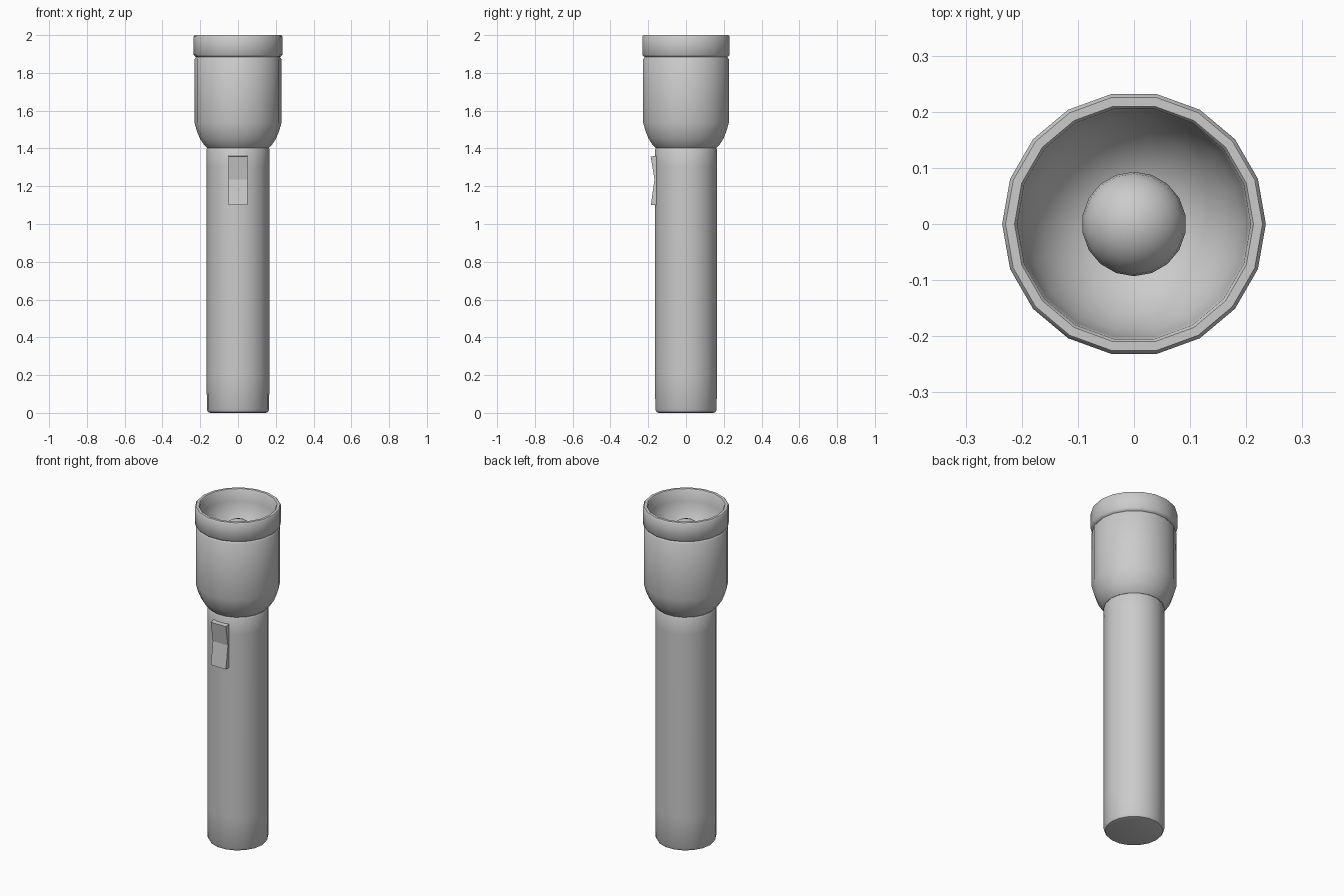
import bpy, bmesh, math

if "Cube" in bpy.data.objects:
    bpy.data.objects.remove(bpy.data.objects["Cube"])

SIDES = 18


def finish(name, bm, angle):
    bmesh.ops.remove_doubles(bm, verts=bm.verts, dist=1e-5)
    bmesh.ops.recalc_face_normals(bm, faces=bm.faces)
    mesh = bpy.data.meshes.new(name)
    bm.to_mesh(mesh)
    bm.free()
    ob = bpy.data.objects.new(name, mesh)
    bpy.context.collection.objects.link(ob)
    bpy.ops.object.select_all(action='DESELECT')
    ob.select_set(True)
    bpy.context.view_layer.objects.active = ob
    if angle:
        bpy.ops.object.shade_smooth_by_angle(angle=math.radians(angle))
    return ob


def lathe(name, profile, angle=42):
    """Turn an (r, z) profile round the z axis."""
    bm = bmesh.new()
    verts = [bm.verts.new((r, 0, z)) for r, z in profile]
    edges = [bm.edges.new(pair) for pair in zip(verts, verts[1:])]
    bmesh.ops.spin(bm, geom=verts + edges, cent=(0, 0, 0), axis=(0, 0, 1),
                   angle=math.tau, steps=SIDES, use_merge=True)
    return finish(name, bm, angle)


# Battery tube with softened ends
lathe("handle", [(0, 0), (0.145, 0), (0.158, 0.004), (0.165, 0.018), (0.166, 0.2),
                 (0.166, 1.3), (0.166, 1.395), (0.16, 1.405), (0, 1.405)])

# Head shell, screw-on rim and reflector bowl in one closed profile
lathe("head", [(0, 1.403), (0.163, 1.403), (0.18, 1.419), (0.202, 1.453),
               (0.217, 1.49), (0.23, 1.535),
               (0.23, 1.872), (0.222, 1.884), (0.228, 1.888), (0.235, 1.896),
               (0.235, 1.992), (0.229, 2.0), (0.213, 2.0), (0.208, 1.994),
               (0.204, 1.93), (0.19, 1.875), (0.163, 1.825),
               (0.125, 1.785), (0.08, 1.76), (0, 1.75)])

# Bulb sitting in the bowl
bm = bmesh.new()
bmesh.ops.create_uvsphere(bm, u_segments=SIDES, v_segments=12, radius=0.093)
bmesh.ops.translate(bm, verts=bm.verts, vec=(0, 0, 1.82))
finish("bulb", bm, 42)

# Rocker switch: shallow V profile (y, z) extruded across x
bm = bmesh.new()
side = [(-0.145, 1.10), (-0.186, 1.10), (-0.167, 1.236), (-0.187, 1.357), (-0.145, 1.363)]
face = bm.faces.new([bm.verts.new((-0.05, y, z)) for y, z in side])
out = bmesh.ops.extrude_face_region(bm, geom=[face], use_keep_orig=True)
bmesh.ops.translate(bm, vec=(0.1, 0, 0),
                    verts=[v for v in out["geom"] if isinstance(v, bmesh.types.BMVert)])
finish("switch", bm, 0)
